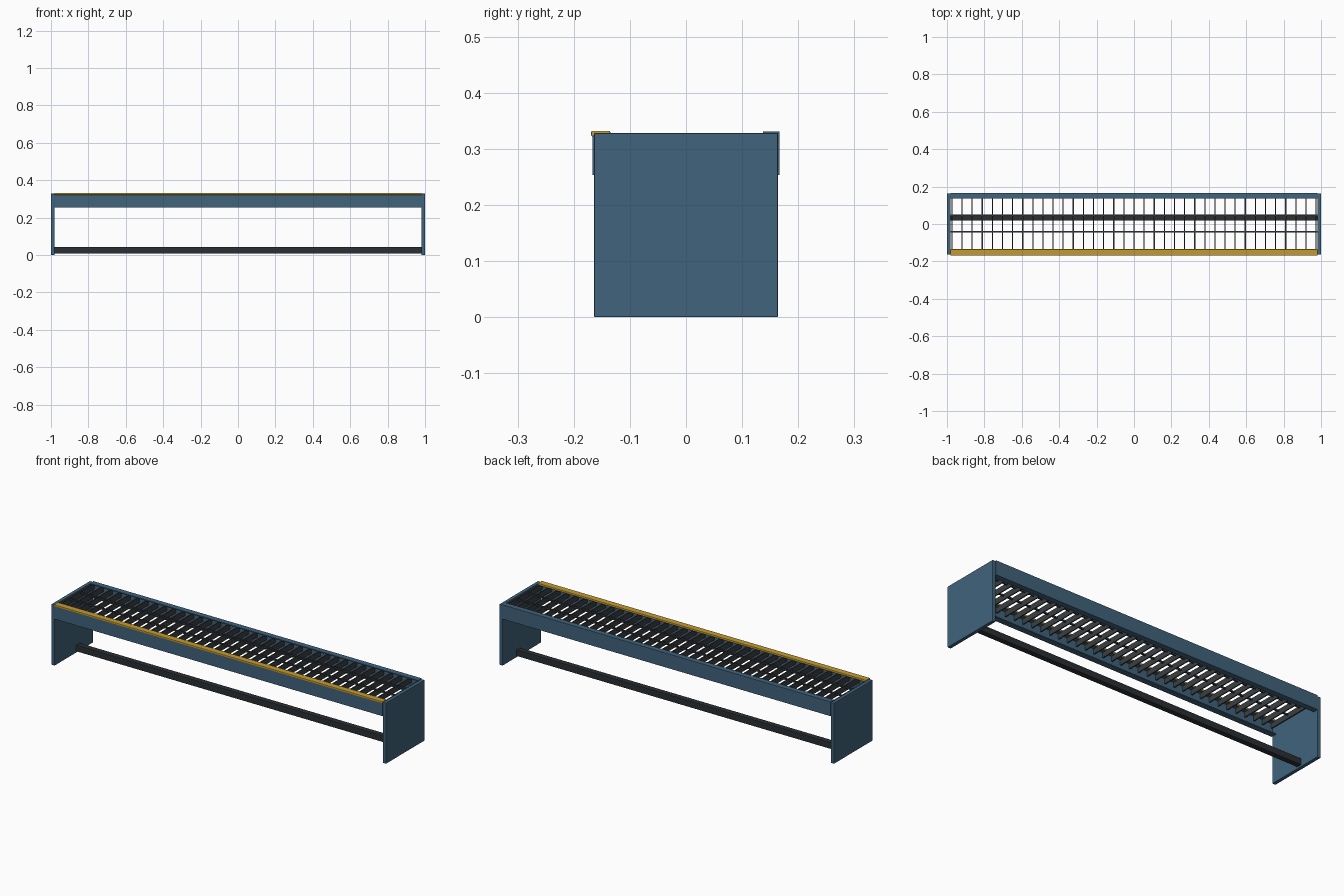
import bpy, bmesh
from mathutils import Matrix, Vector

if "Cube" in bpy.data.objects:
    bpy.data.objects.remove(bpy.data.objects["Cube"])

def mat(name, c):
    m = bpy.data.materials.new(name)
    m.diffuse_color = (*c, 1)
    m.use_nodes = True
    m.node_tree.nodes["Principled BSDF"].inputs["Base Color"].default_value = m.diffuse_color
    return m

BLUE = mat("steel_blue", (0.052, 0.125, 0.2))
YELLOW = mat("safety_yellow", (0.55, 0.33, 0.03))
DARK = mat("dark_steel", (0.024, 0.029, 0.034))
GREY = mat("grating_grey", (0.045, 0.05, 0.055))

def boxes(name, spans, material, bevel=0.0):
    """One object made of boxes given as (x0, x1, y0, y1, z0, z1)."""
    bm = bmesh.new()
    for x0, x1, y0, y1, z0, z1 in spans:
        c = Vector(((x0 + x1) / 2, (y0 + y1) / 2, (z0 + z1) / 2))
        s = Matrix.Diagonal((x1 - x0, y1 - y0, z1 - z0, 1))
        bmesh.ops.create_cube(bm, size=1, matrix=Matrix.Translation(c) @ s)
    me = bpy.data.meshes.new(name)
    bm.to_mesh(me)
    bm.free()
    me.materials.append(material)
    ob = bpy.data.objects.new(name, me)
    bpy.context.collection.objects.link(ob)
    if bevel:
        b = ob.modifiers.new("bevel", 'BEVEL')
        b.width = bevel
        b.segments = 2
    return ob

IN = 0.981  # inner face of the end plates

# End plates
for side, s in (("left", -1), ("right", 1)):
    x0, x1 = sorted((s * IN, s))
    boxes(side + "_end_plate", [(x0, x1, -0.164, 0.164, 0, 0.328)], BLUE, 0.002)

# Front and back channels: web with top and bottom flanges
for side, s in (("front", -1), ("back", 1)):
    for part, a, b, z0, z1 in (("web", 0.161, 0.167, 0.253, 0.331),
                               ("top_flange", 0.137, 0.167, 0.325, 0.331),
                               ("bottom_flange", 0.137, 0.167, 0.253, 0.259)):
        y0, y1 = sorted((s * a, s * b))
        if side == "front":
            z1 = min(z1, 0.326)
            z0 = min(z0, 0.32)
        boxes(f"{side}_{part}", [(-IN, IN, y0, y1, z0, z1)], BLUE, 0.001)

# Yellow nosing on the front edge
boxes("nosing", [(-IN, IN, -0.169, -0.135, 0.322, 0.332)], YELLOW, 0.002)

# Grating: bearing bars front to back, two long cross rods
boxes("grating_bars", [(i * 0.0541 - 0.003, i * 0.0541 + 0.003, -0.161, 0.161, 0.293, 0.323)
                       for i in range(-18, 19)], GREY)
boxes("grating_rods", [(-IN, IN, y - 0.004, y + 0.004, 0.311, 0.319)
                       for y in (-0.042, 0.048)], GREY)

# Lower brace between the plates
boxes("lower_brace", [(-IN, IN, 0.018, 0.048, 0.008, 0.043)], DARK, 0.003)
